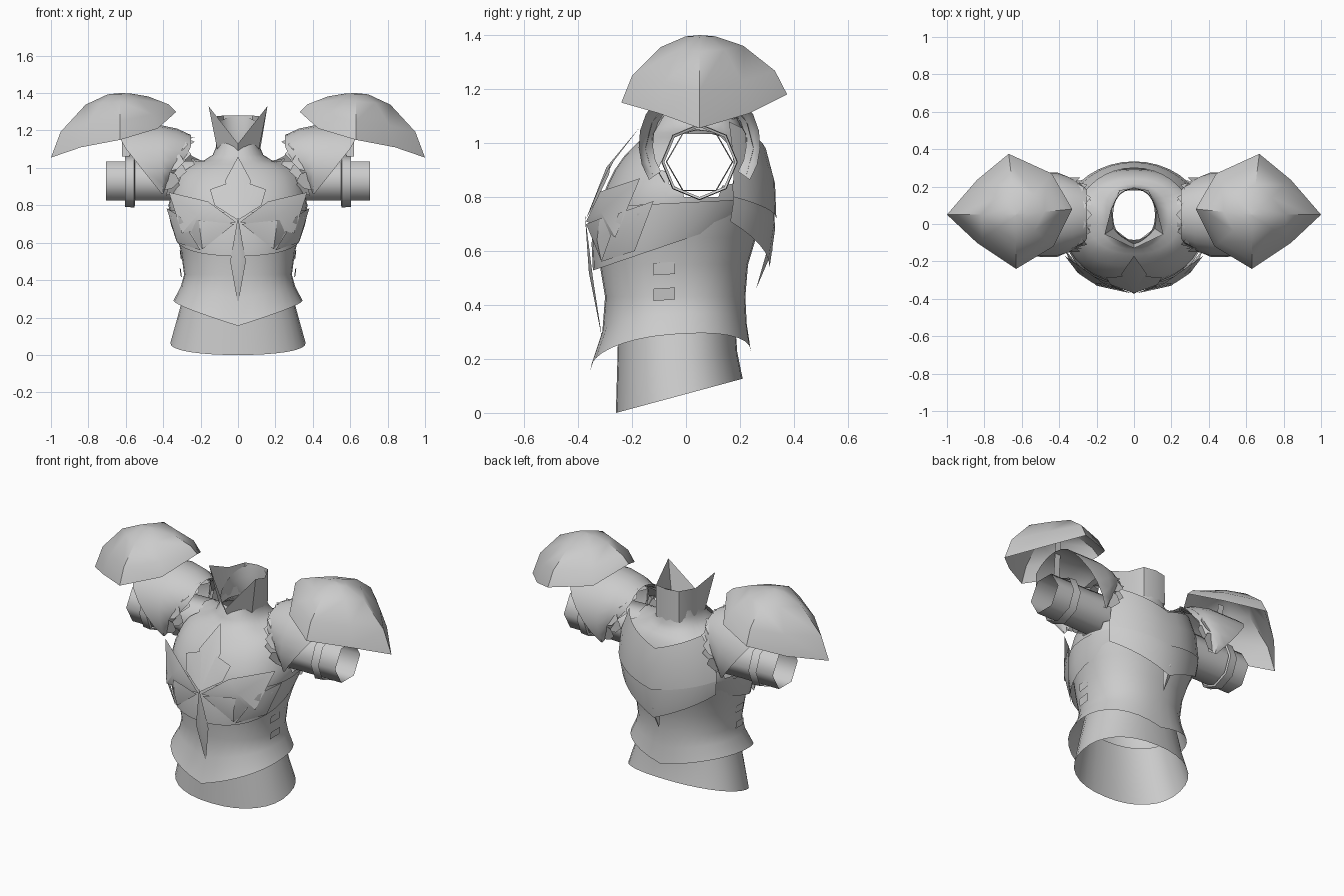
import bpy, bmesh, math
from math import sin, cos, pi, radians
from mathutils import Vector

if "Cube" in bpy.data.objects:
    bpy.data.objects.remove(bpy.data.objects["Cube"], do_unlink=True)

steel = bpy.data.materials.new("grey_steel")
steel.use_nodes = True
steel.diffuse_color = (0.6, 0.6, 0.6, 1)
steel.node_tree.nodes["Principled BSDF"].inputs["Base Color"].default_value = (0.6, 0.6, 0.6, 1)


def make(name, verts, faces, mirror=False, angle=35):
    mesh = bpy.data.meshes.new(name)
    mesh.from_pydata([tuple(v) for v in verts], [], faces)
    bm = bmesh.new()
    bm.from_mesh(mesh)
    bmesh.ops.recalc_face_normals(bm, faces=bm.faces)
    bm.to_mesh(mesh)
    bm.free()
    mesh.materials.append(steel)
    ob = bpy.data.objects.new(name, mesh)
    bpy.context.collection.objects.link(ob)
    if mirror:
        ob.modifiers.new("Mirror", 'MIRROR')
    bpy.ops.object.select_all(action='DESELECT')
    ob.select_set(True)
    bpy.context.view_layer.objects.active = ob
    bpy.ops.object.shade_smooth_by_angle(angle=radians(angle))
    return ob


def grid(name, rows, closed=False, **kw):
    """Skin a list of equal-length point rows."""
    n = len(rows[0])
    faces = [(r * n + i, r * n + (i + 1) % n, (r + 1) * n + (i + 1) % n, (r + 1) * n + i)
             for r in range(len(rows) - 1) for i in range(n if closed else n - 1)]
    return make(name, [p for row in rows for p in row], faces, **kw)


def ring(z, rx, front, back, tilt=0, vee=None, n=32, power=.9):
    """Oval slice; vee gives the front and back centre heights of a pointed rim."""
    pts = []
    for i in range(n):
        a = 2 * pi * i / n
        c, s = (math.copysign(abs(v) ** power, v) for v in (cos(a), sin(a)))
        x, y = rx * c, (front + back) / 2 + (back - front) / 2 * s
        h = z + tilt * y
        if vee:
            h += (vee[0 if s < 0 else 1] - h) * (1 - abs(x) / rx)
        pts.append((x, y, h))
    return pts


def blade(name, base, tip, left, right, ridge, mirror=True):
    """Pointed plate folded along a raised ridge."""
    make(name, [base, left, tip, right, ridge],
         [(0, 1, 4), (1, 2, 4), (2, 3, 4), (3, 0, 4)], mirror, 30)


# Lower skirt of the torso
grid("lower_waist", [ring(.07, .362, -.26, .21, .27), ring(.2, .325, -.255, .19, .13),
                     ring(.36, .28, -.25, .18)], True)

# Torso from the flared waist rim up to the neck
rows = [ring(.295, .345, -.355, .24, .08, vee=(.155, .23)),
        ring(.37, .305, -.31, .225, .05, vee=(.3, .33)), ring(.43, .288, -.3, .22),
        ring(.55, .305, -.32, .23), ring(.65, .33, -.325, .26), ring(.74, .36, -.32, .285),
        ring(.8, .372, -.31, .295), ring(.85, .365, -.29, .295), ring(.9, .35, -.265, .29),
        ring(.95, .33, -.23, .28), ring(.99, .3, -.19, .26), ring(1.02, .25, -.16, .24),
        ring(1.038, .185, -.135, .215), ring(1.07, .135, -.115, .2), ring(1.11, .118, -.1, .19),
        ring(1.15, .112, -.09, .185, .3), ring(1.175, .114, -.085, .19, .53)]
torso = grid("torso", rows, True, angle=60)

# Open the arm holes
bm = bmesh.new()
bm.from_mesh(torso.data)
AX = Vector((.05, .93))


def from_arm(co):
    return Vector((co.y, co.z)) - AX


def in_arm(co):
    return abs(co.x) > .2 and co.z < 1.025 and from_arm(co).length < .12


gone = [f for f in bm.faces if in_arm(f.calc_center_median())]
bmesh.ops.delete(bm, geom=gone, context='FACES')
for v in bm.verts:
    if in_arm(v.co):
        v.co.y, v.co.z = AX + from_arm(v.co).normalized() * .122
bm.to_mesh(torso.data)
bm.free()


# Neck collar: level at the back, flared tips at the sides, deep notch at the front
def collar_row(top):
    half = [(0, .19), (.075, .175), (.113, .08), (.105, -.02), (0, -.1)]
    heights = [1.28, 1.28, 1.275, 1.33, 1.13] if top else [1.09] * 5
    flare = [1.02, 1.02, 1.08, 1.5, 1.2] if top else [1.04] * 5
    right = [(x * f, .05 + (y - .05) * f, z) for (x, y), z, f in zip(half, heights, flare)]
    return right + [(-x, y, z) for x, y, z in right[-2:0:-1]]


grid("collar", [collar_row(False), collar_row(True)], True, angle=50)

# Chest shell over the ribs
grid("chest_shell", [ring(.645, .335, -.345, .27, .34), ring(.7, .358, -.35, .29, .2),
                     ring(.78, .376, -.325, .3, .05)], True, angle=60)


# Back plates with V shaped edges
def back_plate(name, side, centre, depth, width):
    rows = []
    for s, c, d, w in zip(side, centre, depth, width):
        row = []
        for i in range(-6, 7):
            a = radians(58) * i / 6
            row.append((w * sin(a), d * cos(a), c + (s - c) * abs(i) / 6))
        rows.append(row)
    grid(name, rows)


back_plate("upper_back_plate", (1.08, .95, .8), (.96, .85, .72), (.3, .33, .335), (.32, .37, .39))
back_plate("lower_back_plate", (.85, .78, .71), (.8, .68, .54), (.325, .33, .31), (.385, .385, .375))
blade("back_point", (0, .32, .68), (0, .26, .46), (.04, .3, .6), (-.04, .3, .6), (0, .32, .6), False)

# Central chest ornament and dagger
blade("chest_crest", (0, -.37, .72), (0, -.17, 1.06), (.07, -.27, .93), (-.07, -.27, .93),
      (0, -.295, .91), False)
for side in (1, -1):
    blade("chest_fan", (0, -.37, .72), (.15 * side, -.285, .885), (.05 * side, -.28, .92),
          (.125 * side, -.325, .8), (.08 * side, -.32, .84), False)
blade("dagger", (0, -.375, .74), (0, -.31, .27), (.042, -.345, .5), (-.042, -.345, .5),
      (0, -.36, .52), False)

# Layered breast blades, mirrored
blade("breast_blade_top", (.01, -.37, .71), (.37, -.17, .87), (.16, -.318, .82),
      (.3, -.262, .65), (.22, -.316, .745))
blade("breast_blade_lower", (.02, -.37, .7), (.36, -.17, .74), (.21, -.32, .72),
      (.19, -.315, .565), (.2, -.33, .64))
blade("breast_blade_side", (.2, -.315, .56), (.382, -.12, .785), (.31, -.25, .74),
      (.325, -.19, .6), (.32, -.235, .66))

# Side straps
for z in (.44, .535):
    make("side_strap", [(.3, -.12, z - .025), (.306, -.04, z - .02),
                        (.312, -.04, z + .025), (.306, -.12, z + .02)], [(0, 1, 2, 3)], True)


def tube_row(x, r, n=6):
    return [(x, .05 + r * cos(2 * pi * i / n), .93 + r * sin(2 * pi * i / n)) for i in range(n)]


# Six sided arms and their bands
grid("arm_sleeve", [tube_row(x, r) for x, r in ((.23, .125), (.45, .12), (.705, .12))],
     True, mirror=True, angle=65)
grid("arm_band", [tube_row(x, r, 8) for x, r in ((.55, .13), (.555, .142), (.605, .138))],
     True, mirror=True, angle=50)
make("pauldron_strut", [(.58, .03, 1.06), (.62, .03, 1.06), (.62, .05, 1.34), (.58, .05, 1.34)],
     [(0, 1, 2, 3)], True)

# Lower pauldron: arched shell narrowing to a tip at front and back
rows = []
for i in range(-8, 9):
    phi = radians(124) * i / 8
    low = max(0, (.62 - cos(phi)) / 1.18)
    x0, x1 = .25 + .14 * low, .63 - .22 * low
    row = []
    for u, r in ((0, .18), (.2, .215), (.45, .235), (1, .235)):
        row.append((x0 + (x1 - x0) * u, .05 + r * .96 * sin(phi), .995 + r * cos(phi)))
    rows.append(row)
grid("lower_pauldron", rows, mirror=True, angle=50)

# Broad scalloped frill around the shoulder opening
verts, faces = [], []
for x_base, x_tip, r, shift in ((.3, .225, .18, 0), (.32, .25, .2, .5)):
    for i in range(-4, 4):
        mid = radians(30) * (i + shift)
        for da, x, rad in ((-.26, x_base, r), (-.2, x_tip + .03, r), (0, x_tip, r + .005),
                           (.2, x_tip + .03, r), (.26, x_base, r)):
            a = mid + da
            verts.append((x + .05 * (1 - cos(a)), .05 + rad * sin(a), .98 + rad * cos(a)))
        k = len(verts)
        faces.append(tuple(range(k - 5, k)))
make("shoulder_frill", verts, faces, True)

# Upper pauldron: dome with pointed corners
rim = [(1, .05, 1.055), (.84, .235, 1.11), (.67, .375, 1.18), (.44, .27, 1.21),
       (.33, .08, 1.3), (.43, -.12, 1.21), (.63, -.24, 1.15), (.84, -.1, 1.11)]
rows = [[(.63 + (x - .63) * s, .05 + (y - .05) * s, z + (1.4 - z) * f) for x, y, z in rim]
        for s, f in ((1, 0), (.86, .4), (.5, .82), (.18, .98), (.001, 1))]
grid("upper_pauldron", rows, True, mirror=True, angle=42)
